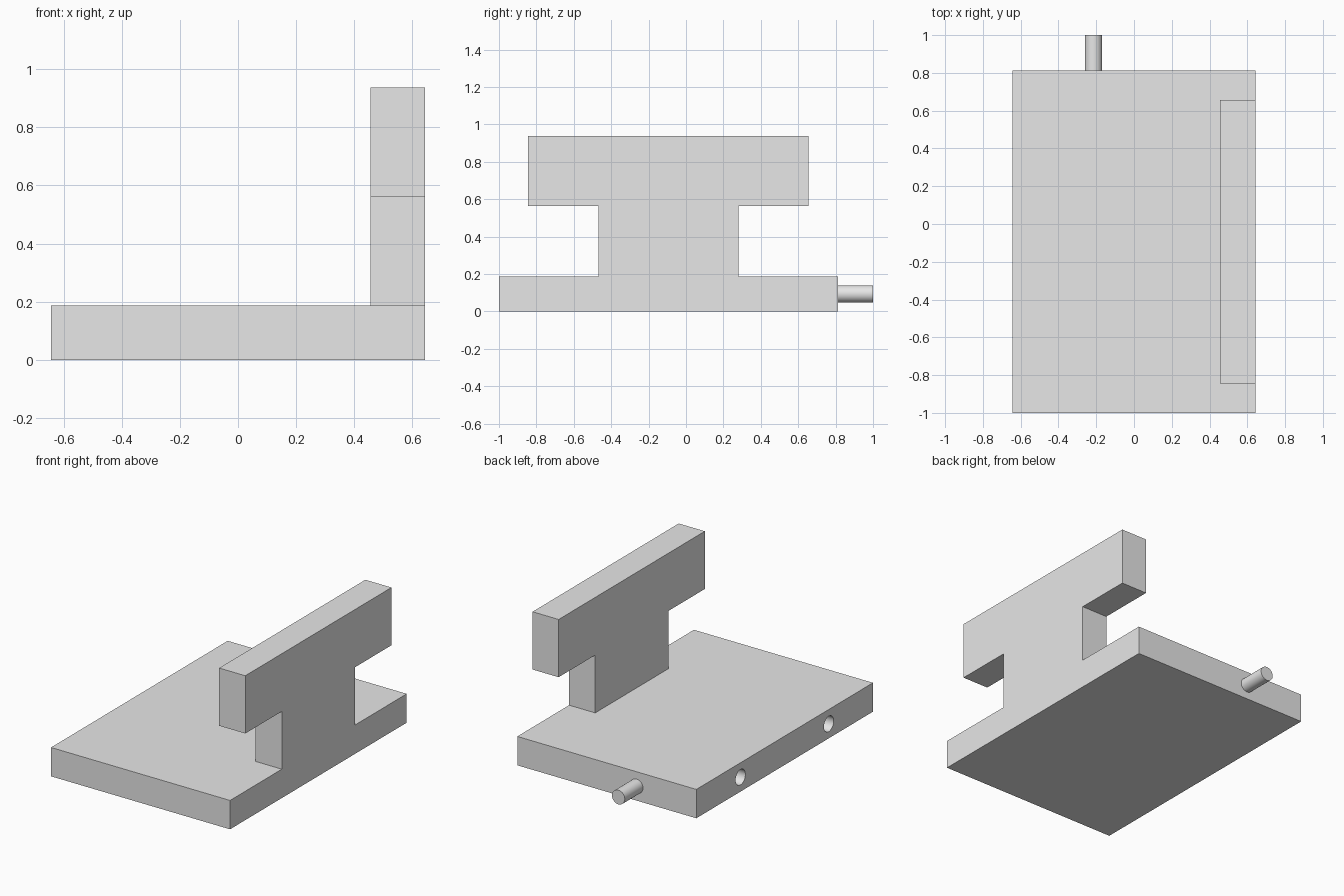
import bpy
import bmesh
import math

if "Cube" in bpy.data.objects:
    bpy.data.objects.remove(bpy.data.objects["Cube"], do_unlink=True)

UNIT = 0.1875                      # plate thickness, the module of the whole part
WIDTH, FRONT, BACK = 1.286, -1.0, 0.8125
MID_Y = (FRONT + BACK) / 2
DEPTH = BACK - FRONT
RIGHT = WIDTH / 2

grey = bpy.data.materials.new("light grey")
grey.use_nodes = True
grey.diffuse_color = (0.8, 0.8, 0.8, 1)
grey.node_tree.nodes["Principled BSDF"].inputs["Base Color"].default_value = grey.diffuse_color


def box(name, size, centre):
    bpy.ops.mesh.primitive_cube_add(size=1, location=centre)
    obj = bpy.context.object
    obj.name = name
    obj.scale = size
    bpy.ops.object.transform_apply(location=False, rotation=False, scale=True)
    obj.data.materials.append(grey)
    return obj


def cylinder(name, radius, length, centre, rotation):
    bpy.ops.mesh.primitive_cylinder_add(vertices=48, radius=radius, depth=length,
                                        location=centre, rotation=rotation)
    obj = bpy.context.object
    obj.name = name
    obj.data.materials.append(grey)
    bpy.ops.object.shade_smooth_by_angle()
    return obj


# Base plate with two blind holes in its left-hand edge
plate = box("base_plate", (WIDTH, DEPTH, UNIT), (0, MID_Y, UNIT / 2))
for side in (-1, 1):
    cutter = cylinder("hole_cutter", 0.05, 2 * UNIT,
                      (-RIGHT, MID_Y + side * DEPTH / 4, UNIT / 2), (0, math.pi / 2, 0))
    cutter.hide_render = True
    cut = plate.modifiers.new("hole", 'BOOLEAN')
    cut.operation = 'DIFFERENCE'
    cut.solver = 'EXACT'
    cut.object = cutter
    bpy.context.view_layer.objects.active = plate
    bpy.ops.object.modifier_apply(modifier=cut.name)
    bpy.data.objects.remove(cutter, do_unlink=True)
bpy.ops.object.select_all(action='DESELECT')
plate.select_set(True)
bpy.ops.object.shade_smooth_by_angle()

# T-shaped upright: half profile in module units (half width, height), mirrored
half = [(2, 1), (2, 3), (4, 3), (4, 5)]
profile = half + [(-w, h) for w, h in reversed(half)]
bm = bmesh.new()
face = bm.faces.new([bm.verts.new((RIGHT - UNIT, MID_Y + w * UNIT, h * UNIT))
                     for w, h in profile])
extruded = bmesh.ops.extrude_face_region(bm, geom=[face])["geom"]
bmesh.ops.translate(bm, vec=(UNIT, 0, 0),
                    verts=[v for v in extruded if isinstance(v, bmesh.types.BMVert)])
bmesh.ops.recalc_face_normals(bm, faces=bm.faces)
mesh = bpy.data.meshes.new("t_upright")
bm.to_mesh(mesh)
bm.free()
mesh.materials.append(grey)
bpy.context.collection.objects.link(bpy.data.objects.new("t_upright", mesh))

# Round peg on the rear edge, one third of the way across
cylinder("rear_peg", 0.046, UNIT, (-WIDTH / 6, BACK + UNIT / 2, UNIT / 2), (math.pi / 2, 0, 0))
